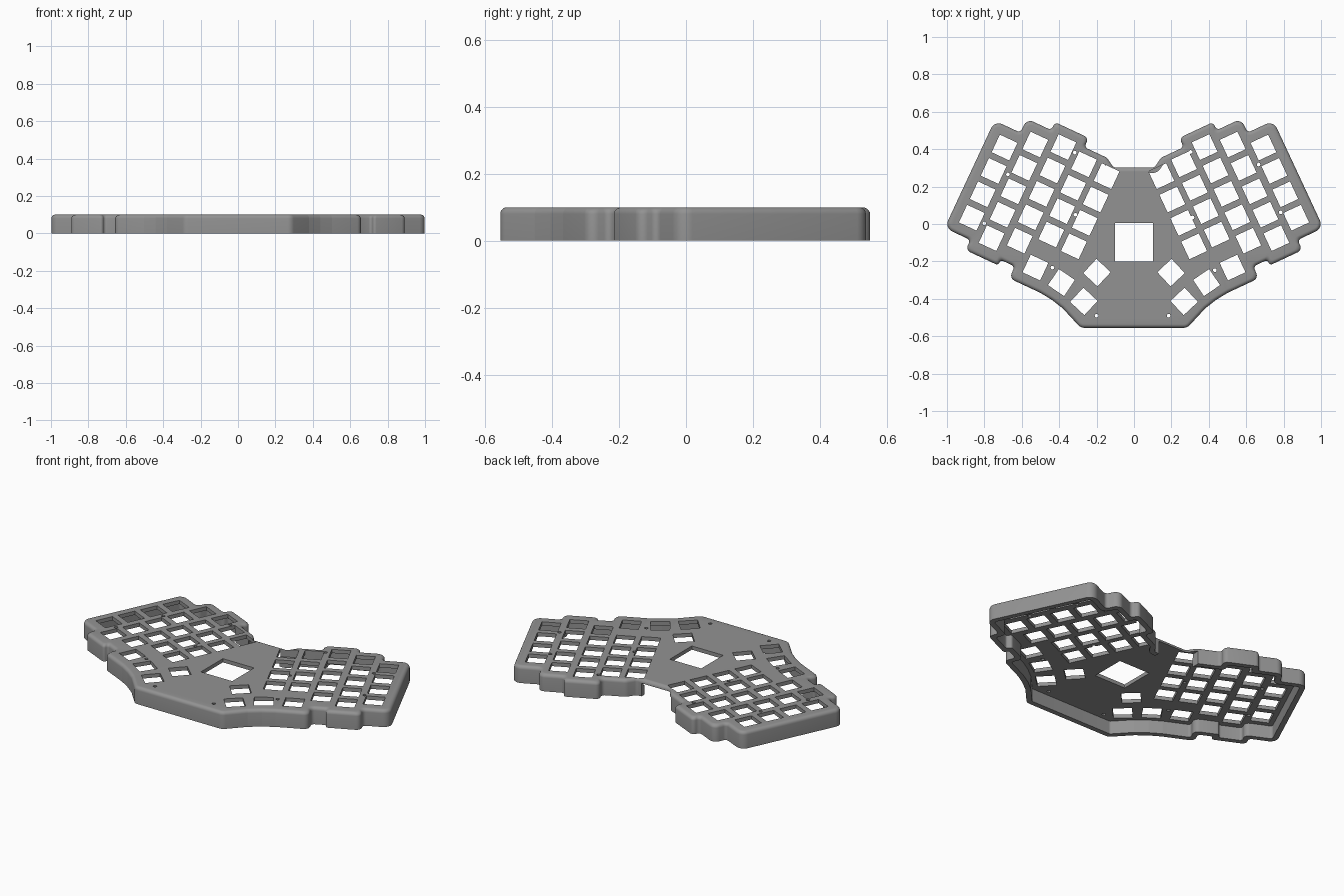
import bpy, bmesh, math
from mathutils import Vector, Matrix

if "Cube" in bpy.data.objects:
    bpy.data.objects.remove(bpy.data.objects["Cube"])

TILT = math.radians(25)
HEIGHT, WALL, PLATE, FILLET = 0.10, 0.03, 0.022, 0.02
PITCH, KEY = 0.138, 0.104


def from_key_frame(u, v):
    """Tilted key-block coordinates to the ground plane."""
    c, s = math.cos(TILT), math.sin(TILT)
    return Vector((c * u - s * v, s * u + c * v))


# Right half of the outline, from back centre round to front centre
steps = [(.28, .26), (.414, .26), (.414, .315), (.613, .315), (.613, .268), (.757, .268),
         (.757, .186), (.909, .186), (.909, -.447), (.757, -.447), (.757, -.507),
         (.565, -.507), (.565, -.475), (.482, -.475), (.482, -.545), (.30, -.545)]
right = [Vector((.11, .303))] + [from_key_frame(*p) for p in steps]
right += [Vector(p) for p in [(.44, -.405), (.38, -.452), (.285, -.555)]]
outline = right + [Vector((-p.x, p.y)) for p in reversed(right)]


def inset(pts, d):
    """Mitred inward offset of a clockwise polygon."""
    out = []
    for i, p in enumerate(pts):
        a = (p - pts[i - 1]).normalized()
        b = (pts[(i + 1) % len(pts)] - p).normalized()
        n1, n2 = Vector((a.y, -a.x)), Vector((b.y, -b.x))
        out.append(p + (n1 + n2) * d / (1 + n1.dot(n2)))
    return out


def rounded(d, convex=0.045, concave=0.02, seg=6):
    """Outline inset by d, with every corner turned into an arc."""
    pts, out = inset(outline, d), []
    for i, p in enumerate(pts):
        a, b = pts[i - 1] - p, pts[(i + 1) % len(pts)] - p
        turn = math.pi - a.angle(b)
        r = max(convex - d, 0.012) if a.cross(b) > 0 else concave + d
        t = min(r * math.tan(turn / 2), 0.46 * a.length, 0.46 * b.length)
        r = t / math.tan(turn / 2)
        s, e = p + a.normalized() * t, p + b.normalized() * t
        centre = p + (a.normalized() + b.normalized()).normalized() * (r / math.cos(turn / 2))
        v0, v1 = s - centre, e - centre
        for k in range(seg + 1):
            f = k / seg
            w = (v0 * math.sin((1 - f) * turn) + v1 * math.sin(f * turn)) / math.sin(turn)
            out.append(centre + w)
    return out


def make_object(name, bm):
    bmesh.ops.recalc_face_normals(bm, faces=bm.faces)
    mesh = bpy.data.meshes.new(name)
    bm.to_mesh(mesh)
    bm.free()
    ob = bpy.data.objects.new(name, mesh)
    bpy.context.collection.objects.link(ob)
    return ob


# Hollow case: plate underside, inner wall, rim, outer wall, rounded top edge
rings = [(WALL, HEIGHT - PLATE), (WALL, 0), (0, 0)]
for k in range(6):
    a = math.pi / 2 * k / 5
    rings.append((FILLET * (1 - math.cos(a)), HEIGHT - FILLET + FILLET * math.sin(a)))
bm = bmesh.new()
loops = [[bm.verts.new((p.x, p.y, z)) for p in rounded(d)] for d, z in rings]
for lo, hi in zip(loops, loops[1:]):
    n = len(lo)
    for i in range(n):
        j = (i + 1) % n
        bm.faces.new((lo[i], lo[j], hi[j], hi[i]))
bm.faces.new(loops[0])
bm.faces.new(loops[-1])
case = make_object("keyboard_case", bm)

# Cutters for every opening
bm = bmesh.new()


def cut_box(x, y, sx, sy, angle=0, z=HEIGHT, sz=0.09):
    m = (Matrix.Translation((x, y, z)) @ Matrix.Rotation(angle, 4, 'Z')
         @ Matrix.Diagonal((sx, sy, sz, 1)))
    bmesh.ops.create_cube(bm, size=1, matrix=m)


# Key openings: staggered columns (u, top v, rows) and a thumb cluster
columns = [(.80, .078, 4), (.658, .162, 5), (.516, .213, 5), (.377, .176, 4), (.241, .170, 4)]
keys = [(*from_key_frame(u, v - r * PITCH), TILT) for u, v, n in columns for r in range(n)]
keys += [(.527, -.233, TILT), (.388, -.313, math.radians(34)),
         (.268, -.414, math.radians(43)), (.198, -.26, math.radians(43))]
for x, y, ang in keys:
    for side in (1, -1):
        cut_box(side * x, y, KEY, KEY, side * ang)

# Central window and cable opening in the back wall
cut_box(0, -.098, .205, .205)
cut_box(-.035, .33, .23, .16, 0, 0.02, 2 * (HEIGHT - PLATE - 0.02))

# Screw holes
screws = [(-.317, .382), (-.674, .265), (-.313, .05), (-.80, .003), (-.436, -.233), (-.2, -.49),
          (.303, .385), (.666, .318), (.313, .035), (.784, .062), (.432, -.247), (.185, -.49)]
for x, y in screws:
    bmesh.ops.create_cone(bm, cap_ends=True, segments=12, radius1=.01, radius2=.01, depth=.09,
                          matrix=Matrix.Translation((x, y, HEIGHT)))
cutter = make_object("opening_cutter", bm)

mod = case.modifiers.new("openings", 'BOOLEAN')
mod.operation, mod.solver, mod.object = 'DIFFERENCE', 'EXACT', cutter
mod.use_self = True
bpy.context.view_layer.objects.active = case
case.select_set(True)
bpy.ops.object.modifier_apply(modifier=mod.name)
bpy.data.objects.remove(cutter)

# Single grey plastic
grey = bpy.data.materials.new("grey_plastic")
grey.diffuse_color = (.29, .29, .29, 1)
grey.use_nodes = True
grey.node_tree.nodes["Principled BSDF"].inputs["Base Color"].default_value = grey.diffuse_color
case.data.materials.clear()
case.data.materials.append(grey)
bpy.ops.object.shade_smooth_by_angle(angle=math.radians(30))
